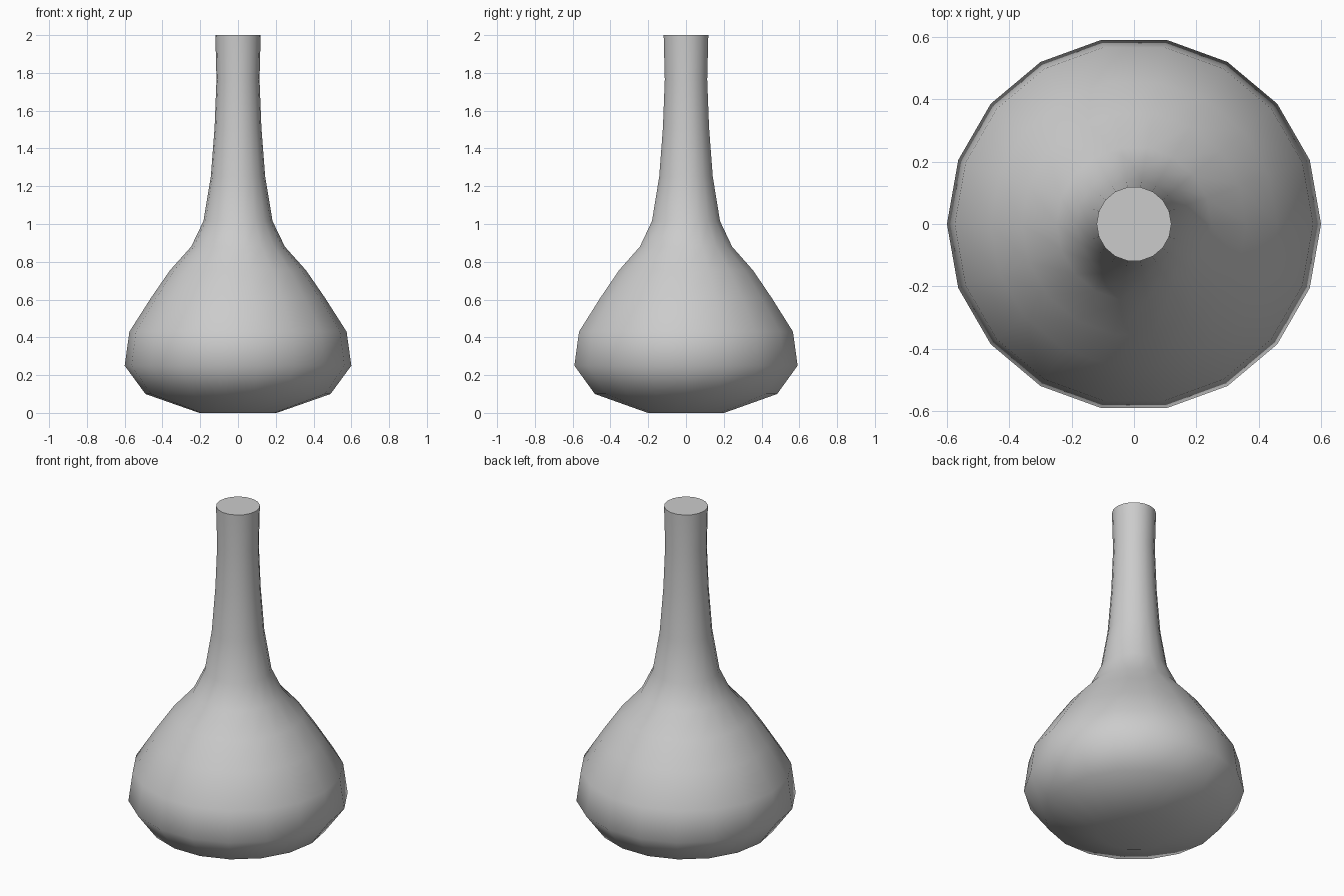
import bpy, bmesh, math

if "Cube" in bpy.data.objects:
    bpy.data.objects.remove(bpy.data.objects["Cube"])

SIDES = 18

# Outer profile of the bottle: (radius, height) from base to mouth
profile = [(0.205, 0.0), (0.49, 0.10), (0.60, 0.25), (0.575, 0.43),
           (0.46, 0.61), (0.36, 0.755), (0.248, 0.88), (0.183, 1.015),
           (0.144, 1.25), (0.124, 1.51), (0.114, 1.765), (0.12, 2.0)]

bm = bmesh.new()
rings = []
for r, z in profile:
    rings.append([bm.verts.new((r * math.cos(math.tau * i / SIDES),
                                r * math.sin(math.tau * i / SIDES), z))
                  for i in range(SIDES)])

# Wall of the bulb and neck
for low, high in zip(rings, rings[1:]):
    for i in range(SIDES):
        j = (i + 1) % SIDES
        bm.faces.new((low[i], low[j], high[j], high[i]))

# Flat base and flat closed mouth
bm.faces.new(rings[0][::-1])
bm.faces.new(rings[-1])

mesh = bpy.data.meshes.new("bottle")
bm.to_mesh(mesh)
bm.free()
bottle = bpy.data.objects.new("bottle", mesh)
bpy.context.collection.objects.link(bottle)

# Smooth body with a crisp mouth edge
bpy.context.view_layer.objects.active = bottle
bottle.select_set(True)
bpy.ops.object.shade_smooth_by_angle(angle=math.radians(60))
